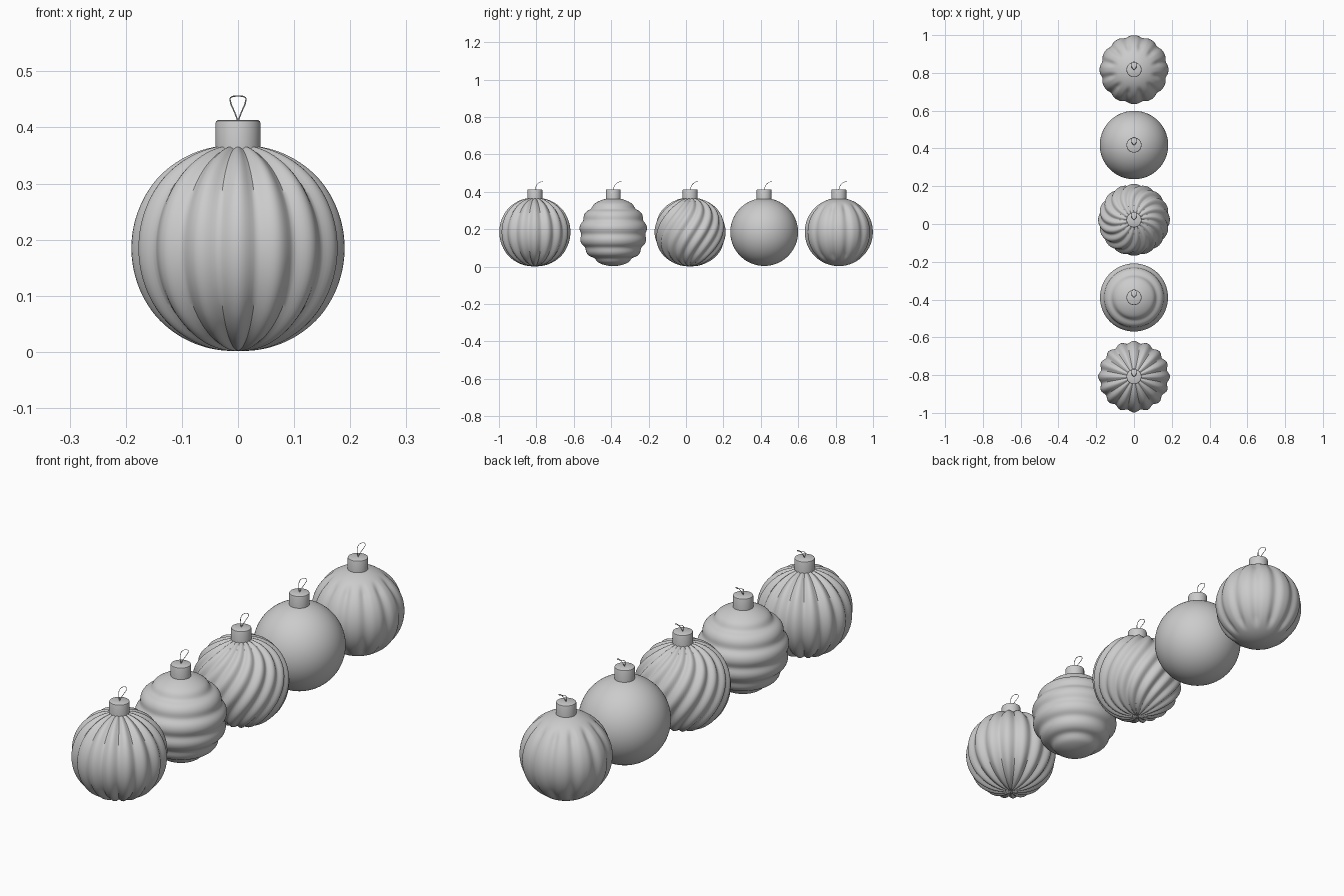
import bpy
import bmesh
from math import sin, cos, pi, radians, degrees, asin, atan2, exp
from mathutils import Vector

if "Cube" in bpy.data.objects:
    bpy.data.objects.remove(bpy.data.objects["Cube"])

BALL_R, BALL_Z = 0.183, 0.185


def finish(obj, angle=40):
    bpy.ops.object.select_all(action='DESELECT')
    obj.select_set(True)
    bpy.context.view_layer.objects.active = obj
    bpy.ops.object.shade_smooth_by_angle(angle=radians(angle))


def add_mesh(name, bm, loc):
    me = bpy.data.meshes.new(name)
    bm.to_mesh(me)
    bm.free()
    obj = bpy.data.objects.new(name, me)
    bpy.context.collection.objects.link(obj)
    obj.location = loc
    finish(obj)
    return obj


# Surface patterns: radius offset for a longitude and height (-1..1)
def scallop(phi, n):
    return (0.5 + 0.5 * cos(n * phi)) ** 0.75


def ribbed(phi, h):
    fade = min(1, 1.3 * (max(0, 1 - h * h)) ** 0.5)
    return (0.013 * scallop(phi, 16) - 0.006) * fade


def ringed(phi, h):
    e = degrees(asin(max(-1, min(1, h))))
    return -0.001 - sum(0.010 * exp(-((e - g) / 6.5) ** 2)
                        for g in (46, 21, -4, -29, -54))


def spiral(phi, h):
    return ribbed(phi - 0.65 * h, h)


def plain(phi, h):
    return -0.002


def fluted(phi, h):
    e = abs(degrees(asin(max(-1, min(1, h)))))
    t = max(0, min(1, (62 - e) / 20))
    mask = t * t * (3 - 2 * t)
    return -0.001 - 0.009 * mask * (0.5 - 0.5 * cos(12 * phi)) ** 2


def make_ball(name, pattern, y):
    bm = bmesh.new()
    bmesh.ops.create_uvsphere(bm, u_segments=160, v_segments=80, radius=1)
    for v in bm.verts:
        d = v.co.normalized()
        v.co = d * (BALL_R + pattern(atan2(d.y, d.x), d.z))
    add_mesh(name, bm, (0, y, BALL_Z))


# Metal cap: lathed profile with rounded rim
def make_cap(name, y):
    prof = [(0, 0.358), (0.040, 0.358), (0.040, 0.408), (0.0388, 0.4115),
            (0.036, 0.413), (0, 0.413)]
    bm = bmesh.new()
    vs = [bm.verts.new((r, 0, z)) for r, z in prof]
    es = [bm.edges.new(p) for p in zip(vs, vs[1:])]
    bmesh.ops.spin(bm, geom=vs + es, cent=(0, 0, 0), axis=(0, 0, 1),
                   angle=2 * pi, steps=48, use_duplicate=False)
    bmesh.ops.remove_doubles(bm, verts=bm.verts, dist=1e-5)
    bmesh.ops.recalc_face_normals(bm, faces=bm.faces)
    add_mesh(name, bm, (0, y, 0))


# Thin teardrop hanging loop leaning back
def make_loop(name, y):
    half = [(0.006, 0.005, 0.427), (0.013, 0.016, 0.444), (0.012, 0.033, 0.454)]
    pts = [(0, 0, 0.411)] + half + [(0, 0.042, 0.456)]
    pts += [(-a, b, c) for a, b, c in reversed(half)] + [(0, 0, 0.411)]
    cu = bpy.data.curves.new(name, 'CURVE')
    cu.dimensions = '3D'
    cu.bevel_depth = 0.0012
    cu.bevel_resolution = 2
    sp = cu.splines.new('BEZIER')
    sp.bezier_points.add(len(pts) - 1)
    for bp, p in zip(sp.bezier_points, pts):
        bp.co = Vector(p)
        bp.handle_left_type = bp.handle_right_type = 'AUTO'
    obj = bpy.data.objects.new(name, cu)
    bpy.context.collection.objects.link(obj)
    obj.location = (0, y, 0)


for label, pattern, y in (("ribbed", ribbed, -0.808), ("ringed", ringed, -0.389),
                          ("spiral", spiral, 0.022), ("plain", plain, 0.418),
                          ("fluted", fluted, 0.817)):
    make_ball(label + "_ball", pattern, y)
    make_cap(label + "_cap", y)
    make_loop(label + "_hanging_loop", y)
